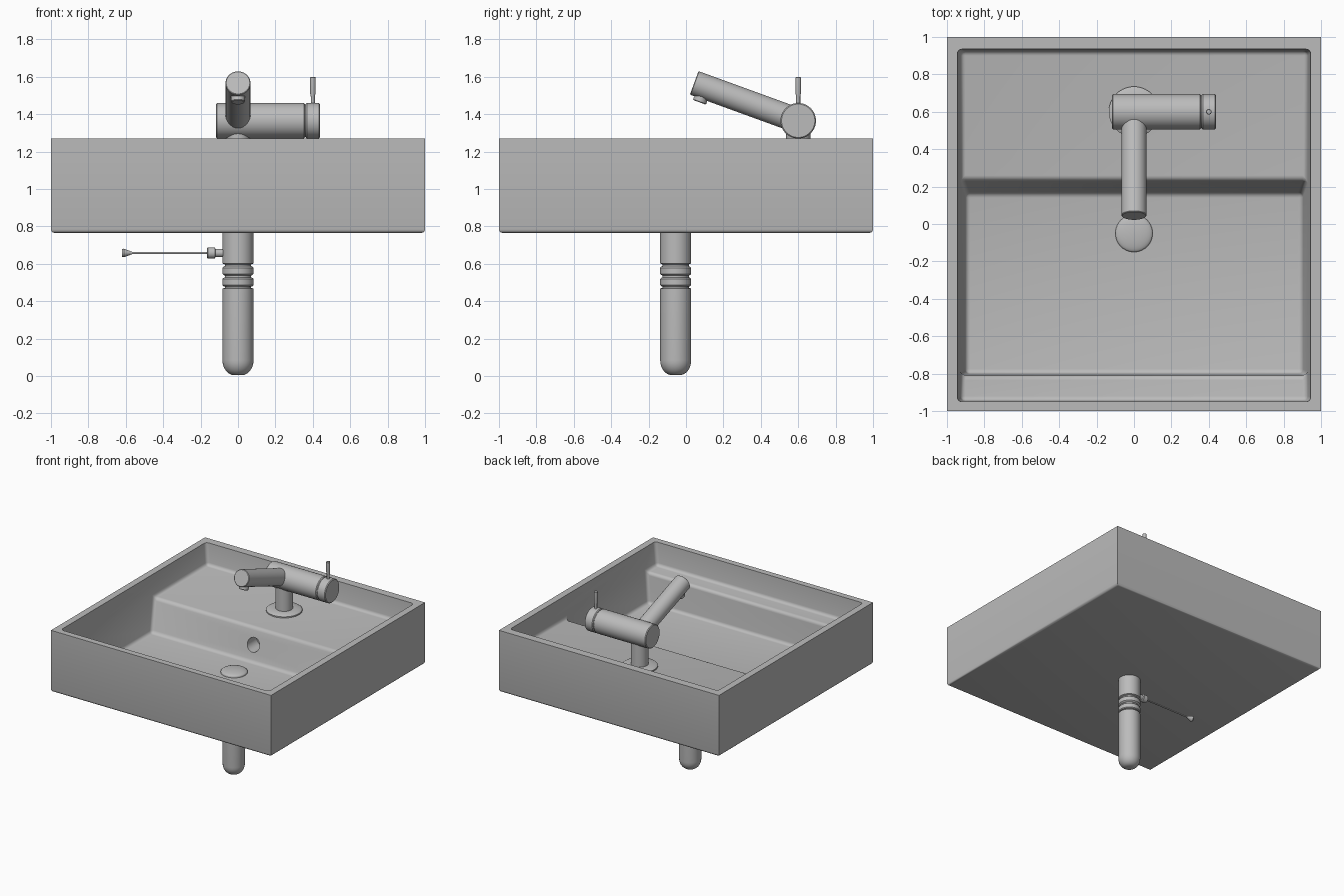
import bpy, bmesh, math
from mathutils import Vector

cube = bpy.data.objects.get("Cube")
if cube:
    bpy.data.objects.remove(cube, do_unlink=True)

grey = bpy.data.materials.new("light_grey")
grey.use_nodes = True
COL = (0.5, 0.5, 0.5, 1)
grey.diffuse_color = COL
grey.node_tree.nodes["Principled BSDF"].inputs["Base Color"].default_value = COL


def finish(name, bm, smooth=True):
    bmesh.ops.recalc_face_normals(bm, faces=bm.faces)
    me = bpy.data.meshes.new(name)
    bm.to_mesh(me)
    bm.free()
    me.materials.append(grey)
    ob = bpy.data.objects.new(name, me)
    bpy.context.collection.objects.link(ob)
    if smooth:
        shade(ob)
    return ob


def shade(ob):
    bpy.ops.object.select_all(action='DESELECT')
    ob.select_set(True)
    bpy.context.view_layer.objects.active = ob
    bpy.ops.object.shade_smooth_by_angle(angle=math.radians(35))


def lathe(name, profile, loc, axis=(0, 0, 1), sides=40):
    """Turn (radius, distance) points around an axis starting at loc."""
    bm = bmesh.new()
    rings = []
    for r, d in profile:
        rings.append([bm.verts.new((r * math.cos(t), r * math.sin(t), d))
                      for t in (2 * math.pi * i / sides for i in range(sides))])
    for a, b in zip(rings, rings[1:]):
        for i in range(sides):
            j = (i + 1) % sides
            bm.faces.new((a[i], a[j], b[j], b[i]))
    bm.faces.new(rings[0])
    bm.faces.new(rings[-1])
    rot = Vector((0, 0, 1)).rotation_difference(Vector(axis)).to_matrix()
    for v in bm.verts:
        v.co = rot @ v.co + Vector(loc)
    return finish(name, bm)


def rounded(r, d0, d1, e=0.006):
    """Cylinder profile with slightly eased ends."""
    return [(r - e, d0), (r, d0 + e), (r, d1 - e), (r - e, d1)]


def apply_mods(ob):
    bpy.ops.object.select_all(action='DESELECT')
    ob.select_set(True)
    bpy.context.view_layer.objects.active = ob
    for m in list(ob.modifiers):
        bpy.ops.object.modifier_apply(modifier=m.name)


TOP, BOTTOM = 1.27, 0.765
DRAIN_Y, TAP_Y, TAP_Z = -0.055, 0.6, 1.365

# Basin block with softened lower edges
bm = bmesh.new()
bmesh.ops.create_cube(bm, size=2)
for v in bm.verts:
    v.co.z = TOP if v.co.z > 0 else BOTTOM
low = [e for e in bm.edges if all(v.co.z < 1 for v in e.verts)]
bmesh.ops.bevel(bm, geom=low, offset=0.02, segments=3, profile=0.5, affect='EDGES')
basin = finish("basin", bm, smooth=False)

# Stepped hollow: front shelf, bowl and rear tap ledge, sides leaning inward
outline = [(-0.955, 1.45), (-0.945, 1.08), (-0.81, 1.08), (-0.80, 0.83),
           (0.165, 0.83), (0.235, 1.09), (0.925, 1.09), (0.945, 1.45)]
bm = bmesh.new()
ends = []
for s in (-1, 1):
    ends.append([bm.verts.new((s * (0.945 - 0.1 * (TOP - z)), y, z)) for y, z in outline])
bm.faces.new(ends[0])
bm.faces.new(ends[1])
for i in range(len(outline)):
    j = (i + 1) % len(outline)
    bm.faces.new((ends[0][i], ends[0][j], ends[1][j], ends[1][i]))
hollow = finish("hollow_cutter", bm, smooth=False)
bev = hollow.modifiers.new("round", 'BEVEL')
bev.width, bev.segments, bev.limit_method = 0.025, 4, 'ANGLE'
apply_mods(hollow)

# Overflow hole in the step below the tap
hole = lathe("overflow_cutter", [(0.055, 0), (0.055, 0.25)], (0, 0.07, 0.96), (0, 1, 0), 32)

for cutter in (hollow, hole):
    m = basin.modifiers.new("cut", 'BOOLEAN')
    m.operation, m.solver, m.object = 'DIFFERENCE', 'EXACT', cutter
apply_mods(basin)
for cutter in (hollow, hole):
    bpy.data.objects.remove(cutter, do_unlink=True)
shade(basin)

# Drain plug, a shallow dome
dome = [(0.1 * math.cos(t), 0.012 + 0.022 * math.sin(t))
        for t in (math.pi / 2 * i / 8 for i in range(8))]
lathe("drain_plug", [(0.1, 0)] + dome + [(0.004, 0.034)], (0, -0.05, 0.826))

# Tap: flange, neck, body, cap
lathe("tap_flange", [(0.135, 0), (0.135, 0.015), (0.12, 0.025), (0.06, 0.027)], (0, TAP_Y, 1.085))
lathe("tap_neck", [(0.065, 0), (0.065, 0.24)], (0, TAP_Y, 1.09))
lathe("tap_body", rounded(0.095, -0.118, 0.358), (0, TAP_Y, TAP_Z), (1, 0, 0), 48)
lathe("tap_cap", rounded(0.095, 0.362, 0.438), (0, TAP_Y, TAP_Z), (1, 0, 0), 48)
lathe("tap_cap_joint", [(0.088, 0.35), (0.088, 0.37)], (0, TAP_Y, TAP_Z), (1, 0, 0), 48)

# Spout rising forward, with a nozzle under its tip
tilt = math.radians(20)
along = Vector((0, -math.cos(tilt), math.sin(tilt)))
down = Vector((0, -math.sin(tilt), -math.cos(tilt)))
root = Vector((0, TAP_Y, TAP_Z))
lathe("spout", rounded(0.067, 0, 0.592, 0.004), root, along)
lathe("nozzle", rounded(0.037, 0.03, 0.088, 0.004), root + along * 0.53, down, 32)

# Lever pin
lathe("lever", [(0.011, 0), (0.011, 0.05), (0.015, 0.07), (0.015, 0.15), (0.012, 0.154)],
      (0.4, TAP_Y, 1.445), sides=20)

# Bottle trap with two collar rings and a rounded base
R, G = 0.083, 0.07
trap = [(0.005, 0.005)]
trap += [(0.02 + 0.063 * math.sin(t), 0.085 - 0.08 * math.cos(t))
         for t in (math.pi / 2 * i / 8 for i in range(9))]
trap += [(R, 0.468), (G, 0.472), (G, 0.48)]
for z0, z1 in ((0.48, 0.525), (0.54, 0.585)):
    trap += [(R - 0.006, z0), (R, z0 + 0.006), (R, z1 - 0.006), (R - 0.006, z1),
             (G, z1 + 0.003), (G, z1 + 0.012)]
trap += [(R, 0.602), (R, 0.78)]
lathe("bottle_trap", trap, (0, DRAIN_Y, 0))

# Pop-up rod with its nut and flared end
rod = (0, DRAIN_Y, 0.658)
lathe("rod_nut", [(0.022, 0.06), (0.022, 0.12), (0.03, 0.124), (0.03, 0.16), (0.025, 0.165)],
      rod, (-1, 0, 0), 24)
lathe("rod", [(0.006, 0.15), (0.006, 0.565), (0.008, 0.57), (0.023, 0.61), (0.02, 0.62)],
      rod, (-1, 0, 0), 16)
